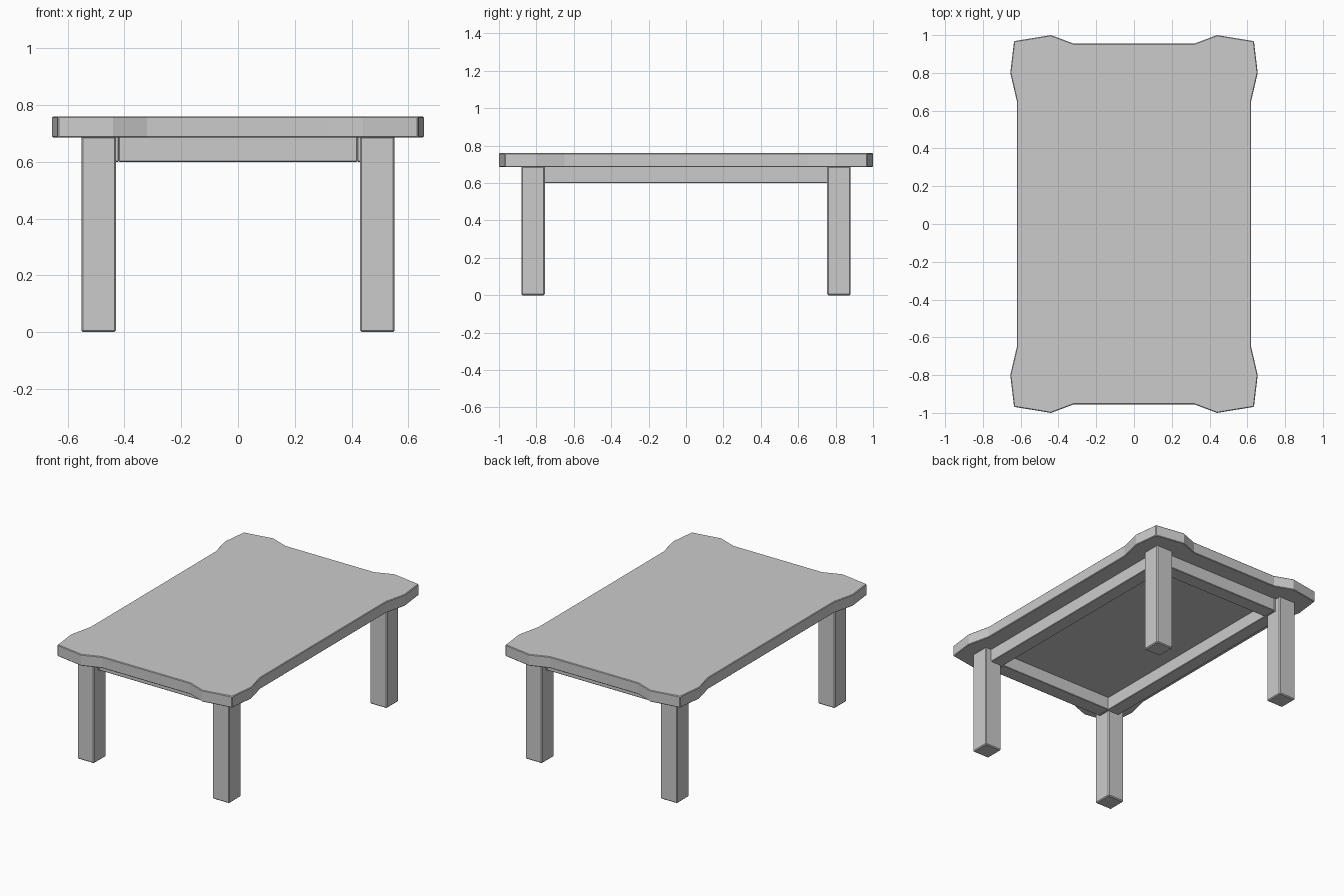
import bpy, bmesh

if "Cube" in bpy.data.objects:
    bpy.data.objects.remove(bpy.data.objects["Cube"])


def finish(name, bm, bevel):
    bmesh.ops.recalc_face_normals(bm, faces=bm.faces)
    mesh = bpy.data.meshes.new(name)
    bm.to_mesh(mesh)
    bm.free()
    obj = bpy.data.objects.new(name, mesh)
    bpy.context.collection.objects.link(obj)
    mod = obj.modifiers.new("edge_bevel", 'BEVEL')
    mod.width = bevel
    mod.segments = 1
    mod.limit_method = 'ANGLE'
    mod.angle_limit = 1.0
    return obj


def box(name, x, y, z, bevel=0.006):
    bm = bmesh.new()
    bmesh.ops.create_cube(bm, size=1)
    for v in bm.verts:
        v.co = [r[0] + (c + 0.5) * (r[1] - r[0]) for c, r in zip(v.co, (x, y, z))]
    return finish(name, bm, bevel)


# Tabletop: one quarter of the wavy outline, mirrored around
quarter = [(0.62, 0.65), (0.655, 0.80), (0.635, 0.968), (0.44, 1.0), (0.32, 0.955)]
half = quarter + [(-x, y) for x, y in reversed(quarter)]
outline = half + [(-x, -y) for x, y in half]
bm = bmesh.new()
face = bm.faces.new([bm.verts.new((x, y, 0.685)) for x, y in outline])
ext = bmesh.ops.extrude_face_region(bm, geom=[face], use_keep_orig=True)
for v in ext["geom"]:
    if isinstance(v, bmesh.types.BMVert):
        v.co.z = 0.76
finish("tabletop", bm, 0.004)

# Legs
for sx, side in ((-1, "left"), (1, "right")):
    for sy, end in ((-1, "front"), (1, "back")):
        box(f"{end}_{side}_leg", sorted((sx * 0.43, sx * 0.552)),
            sorted((sy * 0.755, sy * 0.88)), (0.003, 0.69))

# Apron frame under the top, set back from the leg faces
for s, side, end in ((-1, "left", "front"), (1, "right", "back")):
    box(f"{side}_apron", sorted((s * 0.42, s * 0.51)), (-0.84, 0.84), (0.60, 0.69), 0.003)
    box(f"{end}_apron", (-0.42, 0.42), sorted((s * 0.745, s * 0.84)), (0.60, 0.69), 0.003)

# Rest the feet exactly on the ground
for obj in bpy.data.objects:
    if obj.name.endswith("_leg"):
        for v in obj.data.vertices:
            if v.co.z < 0.1:
                v.co.z = 0.0
